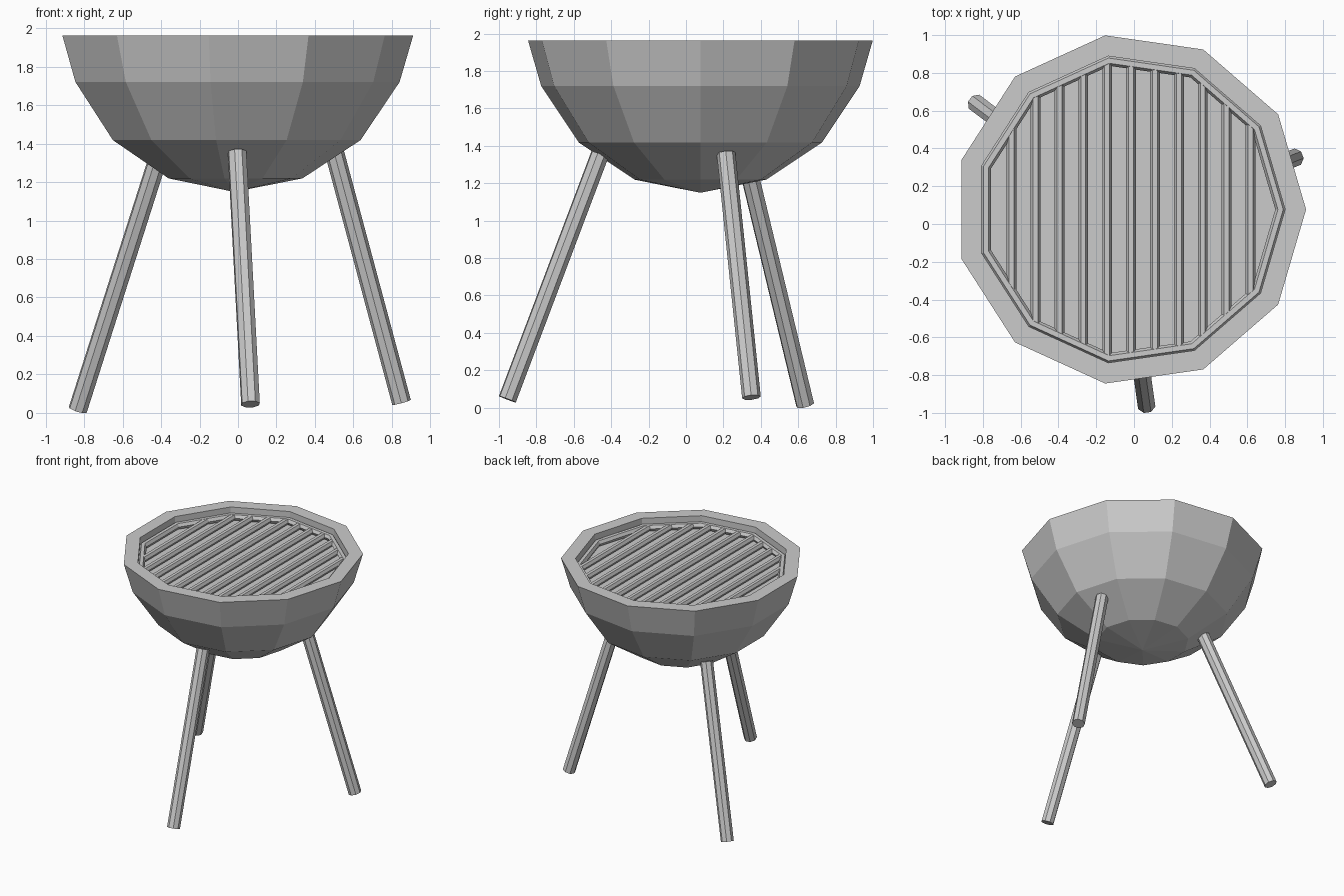
import bpy, bmesh, math
from mathutils import Vector

if "Cube" in bpy.data.objects:
    bpy.data.objects.remove(bpy.data.objects["Cube"])

CX, CY, SIDES = -0.02, 0.077, 11
GRATE_Z = 1.893


def make_object(name, bm):
    bmesh.ops.recalc_face_normals(bm, faces=bm.faces)
    mesh = bpy.data.meshes.new(name)
    bm.to_mesh(mesh)
    bm.free()
    ob = bpy.data.objects.new(name, mesh)
    bpy.context.collection.objects.link(ob)
    return ob


def lathe(name, profile, tip_z=None):
    """Faceted body from (radius, z) rings: closed loop, or pointed base with flat cap."""
    bm = bmesh.new()
    rings = []
    for r, z in profile:
        rings.append([bm.verts.new((CX + r * math.cos(math.tau * i / SIDES),
                                    CY + r * math.sin(math.tau * i / SIDES), z))
                      for i in range(SIDES)])
    pairs = list(zip(rings, rings[1:]))
    if tip_z is None:
        pairs.append((rings[-1], rings[0]))
    else:
        tip = bm.verts.new((CX, CY, tip_z))
        for i in range(SIDES):
            bm.faces.new((tip, rings[0][(i + 1) % SIDES], rings[0][i]))
        bm.faces.new(rings[-1])
    for a, b in pairs:
        for i in range(SIDES):
            j = (i + 1) % SIDES
            bm.faces.new((a[i], a[j], b[j], b[i]))
    return make_object(name, bm)


def rod(name, start, end, radius, side, n, turn=0.0):
    """Rod with n sides, its section aligned to the side vector."""
    start, end = Vector(start), Vector(end)
    axis = (end - start).normalized()
    v = axis.cross(Vector(side)).normalized()
    u = v.cross(axis)
    bm = bmesh.new()
    rings = [[bm.verts.new(p + radius * (math.cos(turn + k * math.tau / n) * u
                                         + math.sin(turn + k * math.tau / n) * v))
              for k in range(n)] for p in (start, end)]
    for k in range(n):
        j = (k + 1) % n
        bm.faces.new((rings[0][k], rings[0][j], rings[1][j], rings[1][k]))
    for ring in rings:
        bm.faces.new(ring)
    return make_object(name, bm)


def chord(x, radius):
    """Low and high y where the line at x crosses the inner polygon."""
    ys = []
    pts = [(CX + radius * math.cos(math.tau * i / SIDES),
            CY + radius * math.sin(math.tau * i / SIDES)) for i in range(SIDES)]
    for (x0, y0), (x1, y1) in zip(pts, pts[1:] + pts[:1]):
        if (x0 - x) * (x1 - x) < 0:
            ys.append(y0 + (y1 - y0) * (x - x0) / (x1 - x0))
    return min(ys), max(ys)


# Bowl with flat rim and recessed floor
lathe("bowl", [(0.355, 1.219), (0.657, 1.418), (0.86, 1.72), (0.931, 1.963),
               (0.82, 1.963), (0.82, 1.86)], 1.149)

# Grate ring with a six-sided section
lathe("grate_ring", [(0.796 + 0.028 * math.cos(k * math.pi / 3),
                      GRATE_Z + 0.028 * math.sin(k * math.pi / 3)) for k in range(6)])

# Grill bars running front to back into the ring
for n in range(11):
    x = -0.648 + 0.1265 * n
    low, high = chord(x, 0.79)
    rod(f"grill_bar_{n + 1}", (x, low, GRATE_Z), (x, high, GRATE_Z), 0.026, (1, 0, 0), 6)

# Three splayed legs, running up into the bowl
legs = {
    "front_leg": ((0.065, -0.955, 0.045), (-0.005, -0.46, 1.355)),
    "back_left_leg": ((-0.833, 0.637, 0.016), (-0.42, 0.325, 1.31)),
    "back_right_leg": ((0.85, 0.35, 0.055), (0.50, 0.214, 1.36)),
}
for name, (foot, top) in legs.items():
    out = Vector(foot) - Vector(top)
    rod(name, foot, top, 0.05, (-out.y, out.x, 0), 8, math.pi / 8)
